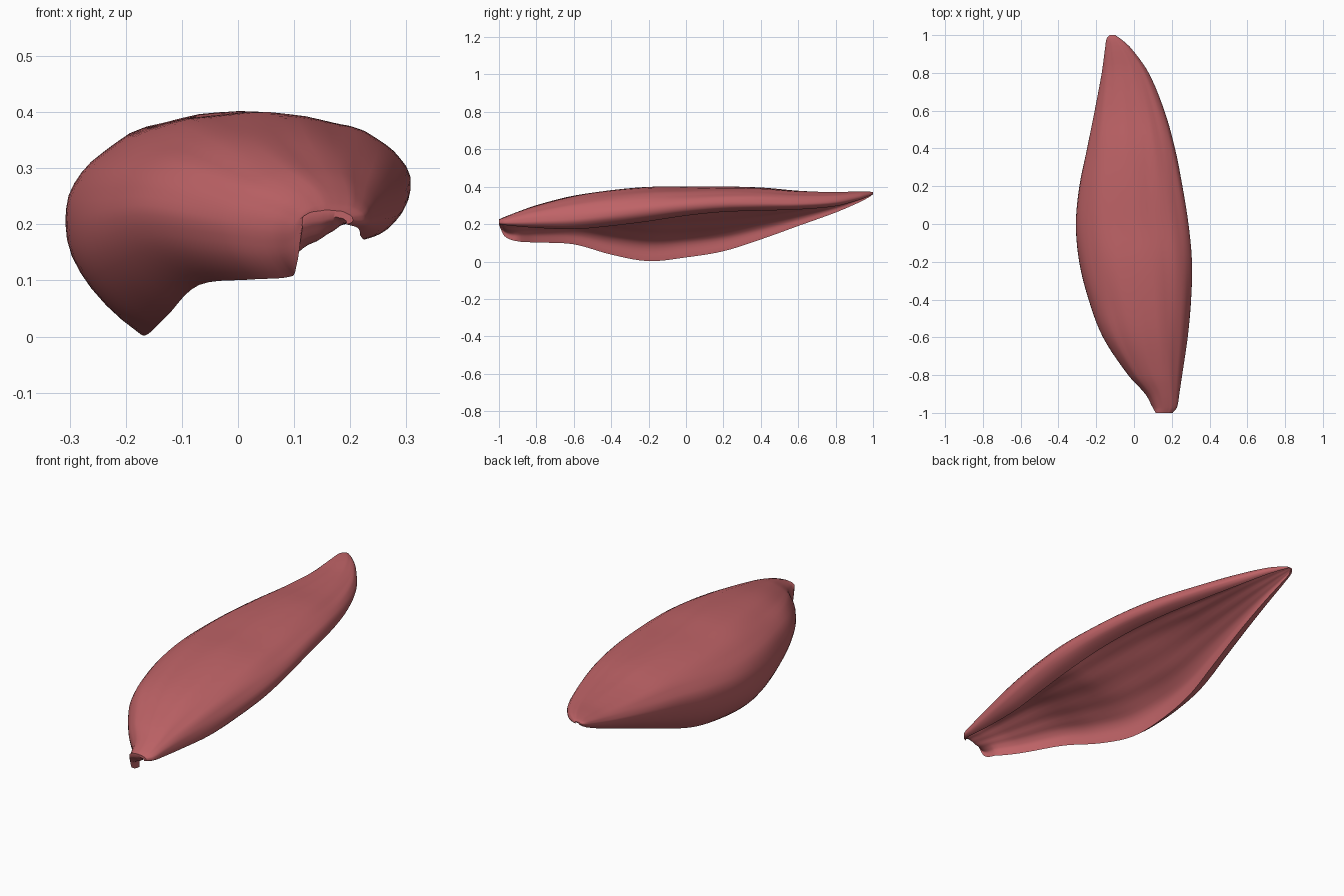
import bpy, bmesh, math
from mathutils import Vector

if "Cube" in bpy.data.objects:
    bpy.data.objects.remove(bpy.data.objects["Cube"])

# Stations along the muscle: y, left x, right x, top z, left rim z, right rim z
STATIONS = [
    (-1.00, 0.115, 0.205, 0.225, 0.195, 0.200),
    (-0.97, 0.098, 0.228, 0.238, 0.135, 0.195),
    (-0.90, 0.060, 0.240, 0.265, 0.108, 0.188),
    (-0.80, -0.030, 0.255, 0.300, 0.102, 0.180),
    (-0.60, -0.163, 0.284, 0.352, 0.092, 0.173),
    (-0.40, -0.240, 0.302, 0.382, 0.037, 0.190),
    (-0.20, -0.291, 0.307, 0.398, 0.002, 0.215),
    (0.00, -0.309, 0.289, 0.398, 0.022, 0.245),
    (0.20, -0.290, 0.257, 0.400, 0.055, 0.265),
    (0.40, -0.248, 0.217, 0.395, 0.118, 0.272),
    (0.60, -0.207, 0.160, 0.378, 0.190, 0.278),
    (0.80, -0.170, 0.077, 0.371, 0.262, 0.296),
    (0.93, -0.153, -0.015, 0.375, 0.318, 0.330),
    (0.98, -0.145, -0.070, 0.374, 0.345, 0.350),
    (1.00, -0.130, -0.100, 0.370, 0.360, 0.360),
]
STEPS = 5      # rings between stations
ARC = 14       # points on each quarter of the outer arch


def catmull(a, b, c, d, t):
    """Spline between b and c with tangents scaled by the first value."""
    h = c[0] - b[0]
    out = []
    for i in range(len(b)):
        m0 = (c[i] - a[i]) / max(c[0] - a[0], 1e-6) * h
        m1 = (d[i] - b[i]) / max(d[0] - b[0], 1e-6) * h
        out.append((2*t**3 - 3*t**2 + 1) * b[i] + (t**3 - 2*t**2 + t) * m0
                   + (3*t**2 - 2*t**3) * c[i] + (t**3 - t**2) * m1)
    return out


def spline(keys, steps):
    """Dense rows through a list of keys."""
    last, rows = len(keys) - 1, []
    for k in range(last):
        quad = [keys[max(0, min(last, k + j))] for j in (-1, 0, 1, 2)]
        rows += [catmull(*quad, s / steps) for s in range(steps)]
    return rows + [keys[-1]]


def section(y, xl, xr, zt, zl, zr):
    """Closed cross-section: arched back, sloping hollow underside, curled rims."""
    w = xr - xl
    xm = xl + 0.53 * w
    el = zl + 0.48 * (zt - zl)
    er = zr + 0.30 * (zt - zr)
    kl = 0.21 * max(0, min(1, (y + 1) / 0.1))
    rim_l, rim_r = (xl + kl * w, zl), (xr - 0.13 * w, zr)
    outer = []
    n = ARC // 2
    for i in range(n):                       # left rim curls out to the side
        t = i / n
        a, b, c = (1-t)**2, 2*t*(1-t), t*t
        outer.append((a*rim_l[0] + b*(xl + 0.01*w) + c*xl,
                      a*rim_l[1] + b*(zl + 0.45*(el - zl)) + c*el))
    for i in range(2 * ARC + 1):             # over the back
        a = math.pi * (1 - i / (2 * ARC))
        ca, sa = math.cos(a), math.sin(a)
        rx, e = (xm - xl, el) if ca < 0 else (xr - xm, er)
        outer.append((xm + rx * math.copysign(abs(ca) ** 0.95, ca),
                      e + (zt - e) * max(sa, 0) ** 0.95))
    for i in range(1, n + 1):                # right side curls under to its rim
        t = i / n
        a, b, c = (1-t)**2, 2*t*(1-t), t*t
        outer.append((a*xr + b*(xr - 0.005*w) + c*rim_r[0],
                      a*er + b*(zr + 0.25*(er - zr)) + c*rim_r[1]))
    # Shallow fibre grooves on the back, running slightly aslant
    last = len(outer) - 1
    skin = []
    for i, (x, z) in enumerate(outer):
        p, q = outer[max(i - 1, 0)], outer[min(i + 1, last)]
        tx, tz = q[0] - p[0], q[1] - p[1]
        length = math.hypot(tx, tz) or 1
        u = i / last
        g = math.sin(math.pi * u) * min(1, w / 0.4) * (
            math.sin(46 * u + 5 * y) * 0.0018 + math.sin(83 * u - 4 * y) * 0.001)
        skin.append((x + tz / length * g, z - tx / length * g))
    # Underside: steep left lip, long slope, deepest beside the right rim
    h, hr = zt - zl, zt - zr
    keys = [(0, *rim_l),
            (1, rim_l[0] + 0.025 * w, zl + 0.24 * h),
            (2, xl + 0.42 * w, zl + 0.43 * h),
            (3, xl + 0.68 * w, max(zl + 0.58 * h, zr + 0.12 * hr)),
            (4, xl + 0.85 * w, zr + 0.28 * hr),
            (5, *rim_r)]
    inner = [(x, z + 0.002 * min(1, w / 0.4) * math.sin(9 * s + 6 * y)
              * math.sin(math.pi * s / 5)) for s, x, z in spline(keys, 6)]
    return [Vector((x, y, z)) for x, z in skin + inner[-2:0:-1]]


# Muscle body lofted through the sections
bm = bmesh.new()
rings = [[bm.verts.new(p) for p in section(*r)] for r in spline(STATIONS, STEPS)]
count = len(rings[0])
for a, b in zip(rings, rings[1:]):
    for i in range(count):
        j = (i + 1) % count
        bm.faces.new((a[i], a[j], b[j], b[i]))
bm.faces.new(rings[0][::-1])
bm.faces.new(rings[-1])
bmesh.ops.triangulate(bm, faces=[f for f in bm.faces if len(f.verts) > 4])
bmesh.ops.recalc_face_normals(bm, faces=bm.faces)

mesh = bpy.data.meshes.new("muscle_body")
bm.to_mesh(mesh)
bm.free()
body = bpy.data.objects.new("muscle_body", mesh)
bpy.context.collection.objects.link(body)

# Flesh colour
flesh = bpy.data.materials.new("flesh red")
flesh.diffuse_color = (0.52, 0.125, 0.135, 1)
flesh.use_nodes = True
flesh.node_tree.nodes["Principled BSDF"].inputs["Base Color"].default_value = flesh.diffuse_color
mesh.materials.append(flesh)

bpy.context.view_layer.objects.active = body
body.select_set(True)
bpy.ops.object.shade_smooth_by_angle(angle=math.radians(50))
